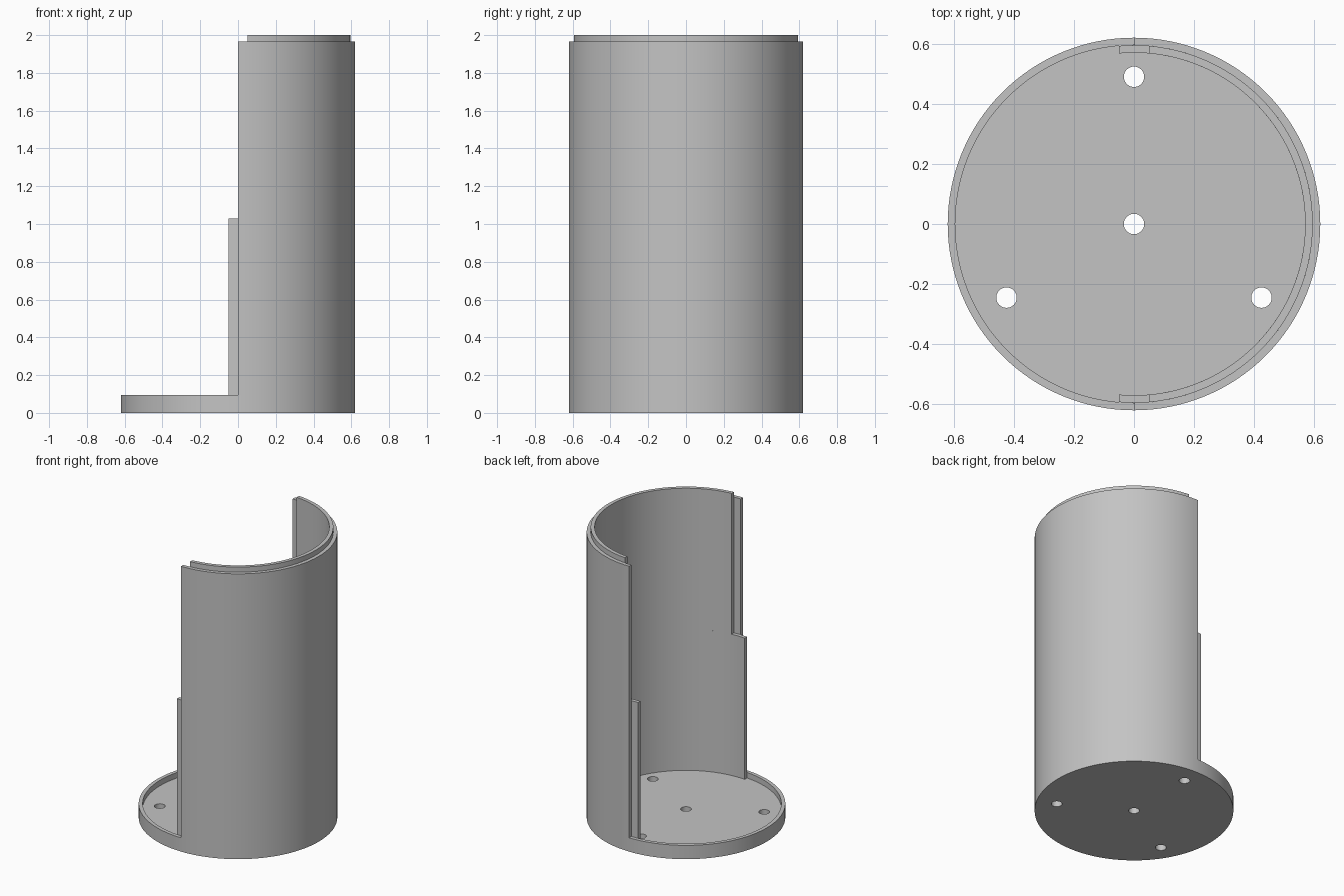
import bpy, bmesh, math

cube = bpy.data.objects.get("Cube")
if cube:
    bpy.data.objects.remove(cube, do_unlink=True)

R_OUT, R_MID, R_IN = 0.62, 0.595, 0.57
FLOOR, RIM, STEP, WALL_TOP, LIP_TOP = 0.057, 0.095, 1.03, 1.965, 2.0
SEGMENTS = 128

grey = bpy.data.materials.new("light grey")
grey.use_nodes = True
colour = (0.55, 0.55, 0.55, 1)
grey.diffuse_color = colour
grey.node_tree.nodes["Principled BSDF"].inputs["Base Color"].default_value = colour


def make_object(name, bm):
    bmesh.ops.recalc_face_normals(bm, faces=bm.faces)
    mesh = bpy.data.meshes.new(name)
    bm.to_mesh(mesh)
    bm.free()
    mesh.materials.append(grey)
    obj = bpy.data.objects.new(name, mesh)
    bpy.context.collection.objects.link(obj)
    return obj


def activate(obj):
    bpy.ops.object.select_all(action='DESELECT')
    obj.select_set(True)
    bpy.context.view_layer.objects.active = obj


def smooth(obj):
    activate(obj)
    bpy.ops.object.shade_smooth_by_angle(angle=math.radians(30))


def curved_wall(name, r_in, r_out, z0, z1, x_cut):
    """Part of a tube lying on the +x side of the plane x = x_cut."""
    bm = bmesh.new()
    steps = SEGMENTS // 2
    rings = []
    for i in range(steps + 1):
        t = 2 * i / steps - 1
        ring = []
        for r, z in ((r_in, z0), (r_out, z0), (r_out, z1), (r_in, z1)):
            a = t * math.acos(x_cut / r)
            ring.append(bm.verts.new((r * math.cos(a), r * math.sin(a), z)))
        rings.append(ring)
    for a, b in zip(rings, rings[1:]):
        for k in range(4):
            n = (k + 1) % 4
            bm.faces.new((a[k], a[n], b[n], b[k]))
    bm.faces.new(rings[0])
    bm.faces.new(rings[-1])
    smooth(make_object(name, bm))


# Round base tray with a raised rim
bm = bmesh.new()
loops = []
for r, z in ((R_OUT, 0), (R_OUT, RIM), (R_MID, RIM), (R_MID, FLOOR)):
    angles = [2 * math.pi * i / SEGMENTS for i in range(SEGMENTS)]
    loops.append([bm.verts.new((r * math.cos(a), r * math.sin(a), z)) for a in angles])
for a, b in zip(loops, loops[1:]):
    for i in range(SEGMENTS):
        n = (i + 1) % SEGMENTS
        bm.faces.new((a[i], a[n], b[n], b[i]))
bm.faces.new(loops[0])
bm.faces.new(loops[-1])
base = make_object("base_tray", bm)

# Screw holes: one in the centre, three around it
centres = [(0, 0)]
for deg in (90, 210, 330):
    a = math.radians(deg)
    centres.append((0.49 * math.cos(a), 0.49 * math.sin(a)))
for x, y in centres:
    bpy.ops.mesh.primitive_cylinder_add(vertices=32, radius=0.034, depth=0.4, location=(x, y, 0))
    cutter = bpy.context.object
    cutter.name = "hole_cutter"
    cutter.hide_render = True
    cutter.data.materials.append(grey)
    activate(base)
    cut = base.modifiers.new("hole", 'BOOLEAN')
    cut.operation = 'DIFFERENCE'
    cut.solver = 'EXACT'
    cut.object = cutter
    bpy.ops.object.modifier_apply(modifier=cut.name)
    bpy.data.objects.remove(cutter, do_unlink=True)
smooth(base)

# Half-round outer wall, and the stepped inner lining with its tabs and top lip
curved_wall("outer_wall", R_MID, R_OUT, RIM, WALL_TOP, 0)
curved_wall("lower_lining", R_IN, R_MID, FLOOR, STEP, -0.05)
curved_wall("upper_lining", R_IN, R_MID, STEP, LIP_TOP, 0.05)
